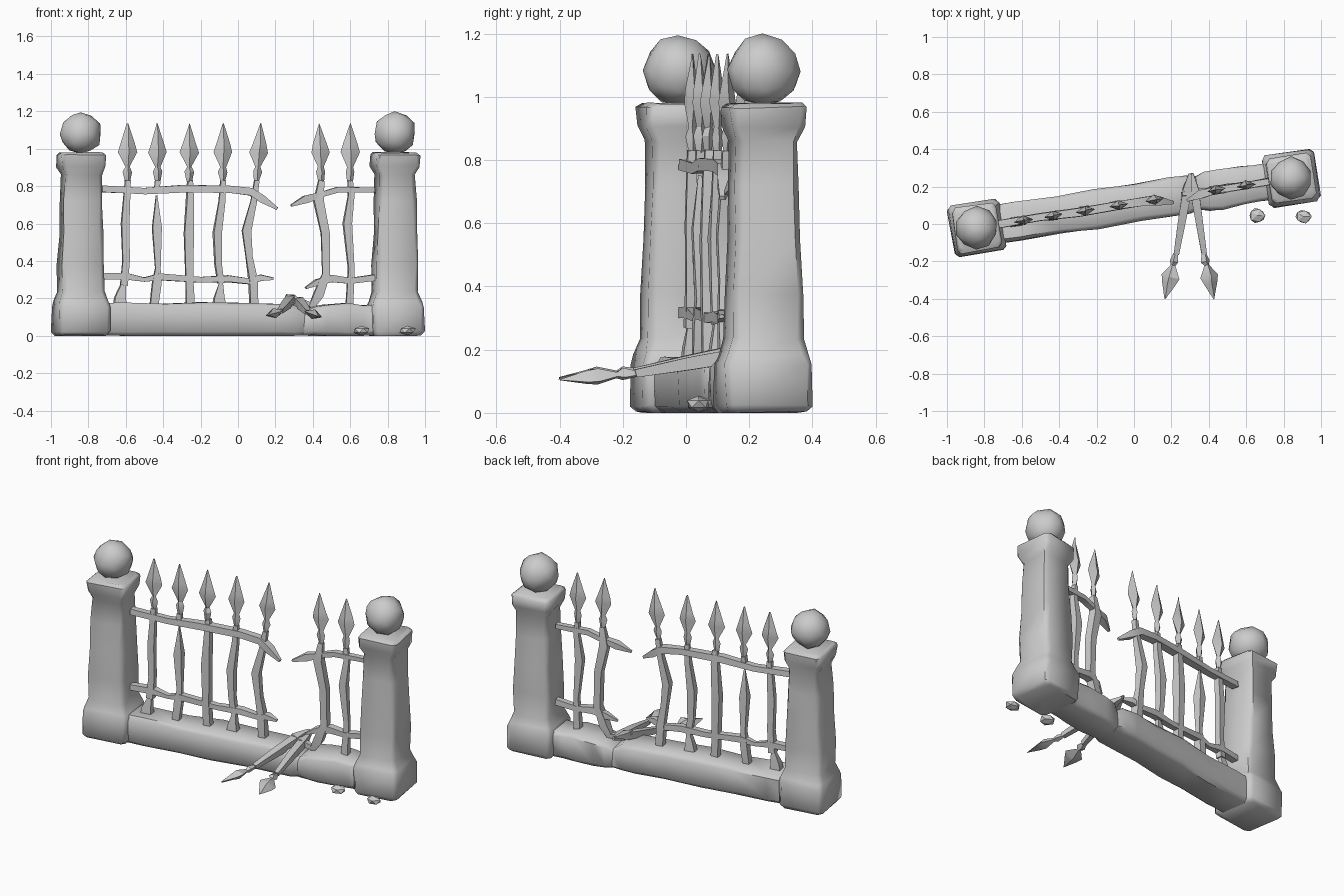
import bpy, bmesh, math, random
from mathutils import Vector, Matrix

if "Cube" in bpy.data.objects:
    bpy.data.objects.remove(bpy.data.objects["Cube"])

random.seed(7)
SLOPE, MID = 0.158, 0.1125
ANG = math.atan(SLOPE)
U = Vector((math.cos(ANG), math.sin(ANG), 0))      # along the fence
V = Vector((-math.sin(ANG), math.cos(ANG), 0))     # across the fence
Z = Vector((0, 0, 1))


def axis(x, z=0.0, off=0.0):
    """Point on the fence centre line for a given x."""
    return Vector((x, MID + SLOPE * x, z)) + V * off


def finish(name, bm, angle):
    bmesh.ops.recalc_face_normals(bm, faces=bm.faces)
    me = bpy.data.meshes.new(name)
    bm.to_mesh(me)
    bm.free()
    ob = bpy.data.objects.new(name, me)
    bpy.context.collection.objects.link(ob)
    bpy.ops.object.select_all(action='DESELECT')
    ob.select_set(True)
    bpy.context.view_layer.objects.active = ob
    bpy.ops.object.shade_smooth_by_angle(angle=math.radians(angle))
    return ob


def loft(name, rings, angle=50, jitter=0.0):
    """Closed skin through a list of equal point rings."""
    bm = bmesh.new()
    rows = []
    for ring in rings:
        rows.append([])
        for p in ring:
            j = Vector([random.uniform(-jitter, jitter) for _ in range(3)])
            q = p + j
            q.z = max(q.z, 0.0)
            rows[-1].append(bm.verts.new(q))
    n = len(rows[0])
    for a, b in zip(rows, rows[1:]):
        for i in range(n):
            k = (i + 1) % n
            bm.faces.new((a[i], a[k], b[k], b[i]))
    bm.faces.new(rows[0])
    bm.faces.new(rows[-1])
    return finish(name, bm, angle)


def chamfered(c, a, b, ha, hb, ch):
    """Chamfered rectangle in the plane of a and b."""
    pts = [(ha, hb - ch), (ha - ch, hb), (ch - ha, hb), (-ha, hb - ch),
           (-ha, ch - hb), (ch - ha, -hb), (ha - ch, -hb), (ha, ch - hb)]
    return [c + a * s + b * t for s, t in pts]


def sweep(name, path, side, angle=35, jitter=0.002, turn=45):
    """Four-sided iron: path of (point, half width, half depth)."""
    rings = []
    for i, (p, w, d) in enumerate(path):
        t = (path[min(i + 1, len(path) - 1)][0] - path[max(i - 1, 0)][0]).normalized()
        s = (side - t * side.dot(t)).normalized()
        o = t.cross(s)
        k = 1.414 if turn else 1.0
        rings.append([p + s * (k * w * math.cos(math.radians(turn + 90 * q)))
                      + o * (k * d * math.sin(math.radians(turn + 90 * q))) for q in range(4)])
    return loft(name, rings, angle, jitter)


def spear_head(name, base, direction, side, scale=1.0):
    """Collar and leaf-shaped point."""
    prof = [(0, .014, .012), (.05, .025, .019), (.078, .014, .012),
            (.155, .051, .026), (.20, .038, .019), (.31, .002, .002)]
    sweep(name, [(base + direction * h * scale, w, d) for h, w, d in prof], side, 30, 0.003, 0)


# stone pillars with ball finials
PILLAR = [(0, .125), (.022, .14), (.155, .139), (.185, .128), (.235, .112), (.38, .113),
          (.55, .106), (.72, .102), (.86, .098), (.905, .119), (.965, .121), (.98, .106)]
for tag, x in (("left", -0.84), ("right", 0.84)):
    loft(tag + "_pillar", [chamfered(axis(x, z), U, V, h, h, .022) for z, h in PILLAR], 50, .005)
    bm = bmesh.new()
    bmesh.ops.create_icosphere(bm, subdivisions=2, radius=.113,
                               matrix=Matrix.Translation(axis(x, 1.083)))
    for v in bm.verts:
        v.co += Vector([random.uniform(-.005, .005) for _ in range(3)])
    finish(tag + "_ball", bm, 50)

# low stone wall, cracked into two blocks
WALL = {"wall_long_block": [(-.78, .1, .172), (-.62, .104, .174), (-.4, .098, .172), (-.2, .106, .176),
                            (.02, .098, .173), (.2, .104, .172), (.29, .1, .162), (.345, .088, .125)],
        "wall_short_block": [(.335, .086, .125), (.39, .102, .155), (.46, .108, .168),
                             (.58, .102, .174), (.66, .098, .165), (.78, .1, .172)]}
for name, secs in WALL.items():
    loft(name, [chamfered(axis(x, h / 2), V, Z, w, h / 2, .022) for x, w, h in secs], 50, .004)

# broken rails: (x, z, half height, offset across)
RAILS = {
    "upper_rail_left": [(-.73, .785, .018, 0), (-.5, .775, .017, .004), (-.3, .785, .02, -.003),
                        (-.05, .785, .019, 0), (.07, .77, .02, 0), (.13, .73, .02, -.01), (.205, .68, .006, -.03)],
    "upper_rail_right": [(.28, .695, .006, -.03), (.36, .73, .02, -.01), (.45, .755, .014, 0),
                         (.53, .78, .016, 0), (.73, .78, .014, 0)],
    "lower_rail_left": [(-.73, .315, .017, 0), (-.6, .32, .018, 0), (-.5, .3, .011, 0), (-.42, .315, .017, 0),
                        (-.2, .3, .015, 0), (-.05, .305, .018, 0), (.06, .29, .015, 0),
                        (.12, .31, .017, -.01), (.185, .305, .006, -.03)],
    "lower_rail_right": [(.36, .255, .006, -.02), (.42, .285, .016, 0), (.5, .305, .02, 0),
                         (.6, .295, .016, 0), (.73, .31, .018, 0)],
}
for name, pts in RAILS.items():
    sweep(name, [(axis(x, z, o), h, h * 1.15) for x, z, h, o in pts], Z)

# bent upright bars: (x, z, half width)
BARS = [
    [(-.61, .27, .02), (-.6, .4, .018), (-.605, .6, .02), (-.59, .83, .014)],
    [(-.45, .16, .02), (-.435, .28, .022), (-.43, .36, .014), (-.435, .58, .024), (-.435, .75, .004)],
    [(-.255, .16, .022), (-.26, .3, .02), (-.265, .55, .024), (-.255, .75, .02), (-.255, .83, .014)],
    [(-.09, .28, .016), (-.105, .38, .018), (-.11, .55, .022), (-.085, .72, .017), (-.08, .83, .014)],
    [(.085, .16, .022), (.08, .3, .022), (.06, .42, .017), (.045, .56, .023), (.085, .72, .016), (.1, .83, .014)],
    [(.39, .15, .014), (.43, .22, .024), (.47, .33, .02), (.465, .55, .022), (.43, .72, .024), (.445, .83, .014)],
    [(.595, .16, .02), (.605, .36, .015), (.585, .6, .022), (.605, .75, .015), (.6, .83, .014)],
]
HEADS = [(-.59, 0), (-.43, 0), (-.26, 0), (-.08, 0), (.1, .07), (.445, -.03), (.6, 0)]
for i, pts in enumerate(BARS):
    sweep("bar_%d" % (i + 1), [(axis(x, z), w, w) for x, z, w in pts], U)
    hx, lean = HEADS[i]
    spear_head("spear_head_%d" % (i + 1), axis(hx, .825), (Z + U * lean).normalized(), U)
# upper neck of the snapped bar and stumps left in the wall
sweep("bar_2_neck", [(axis(-.435, .77), .015, .015), (axis(-.43, .83), .014, .014)], U)
for i, (x0, x1) in enumerate(((-.63, -.61), (-.1, -.09))):
    sweep("bar_stump_%d" % (i + 1), [(axis(x0, .16), .034, .026), (axis(x0, .2), .028, .022),
                                    (axis(x1, .285), .01, .01)], U)

# two snapped spears leaning over the front of the wall
for i, (a, b, tip) in enumerate((((.30, .27, .215), (.225, -.16, .13), (.165, -.40, .11)),
                                 ((.31, .27, .20), (.375, -.16, .125), (.43, -.40, .105)))):
    a, b, tip = Vector(a), Vector(b), Vector(tip)
    sweep("fallen_shaft_%d" % (i + 1), [(a, .006, .006), (a.lerp(b, .2), .024, .022),
                                        (a.lerp(b, .6), .02, .02), (b, .014, .013)], U)
    spear_head("fallen_head_%d" % (i + 1), b, (tip - b).normalized(),
               Vector((1, 0, .35 - .7 * i)), .8)
# rail scrap caught on the crack
sweep("rail_scrap", [(Vector((.255, .16, .215)), .008, .008), (Vector((.32, .17, .185)), .02, .022),
                     (Vector((.41, .18, .16)), .008, .01)], Z)

# stone chips on the ground
for i, (x, y) in enumerate(((.66, .045), (.905, .04))):
    bm = bmesh.new()
    bmesh.ops.create_icosphere(bm, subdivisions=1, radius=1)
    for v in bm.verts:
        k = random.uniform(.85, 1.15)
        v.co = Vector((x + v.co.x * .045 * k, y + v.co.y * .042 * k, .028 + v.co.z * .026))
    finish("stone_chip_%d" % (i + 1), bm, 25)
